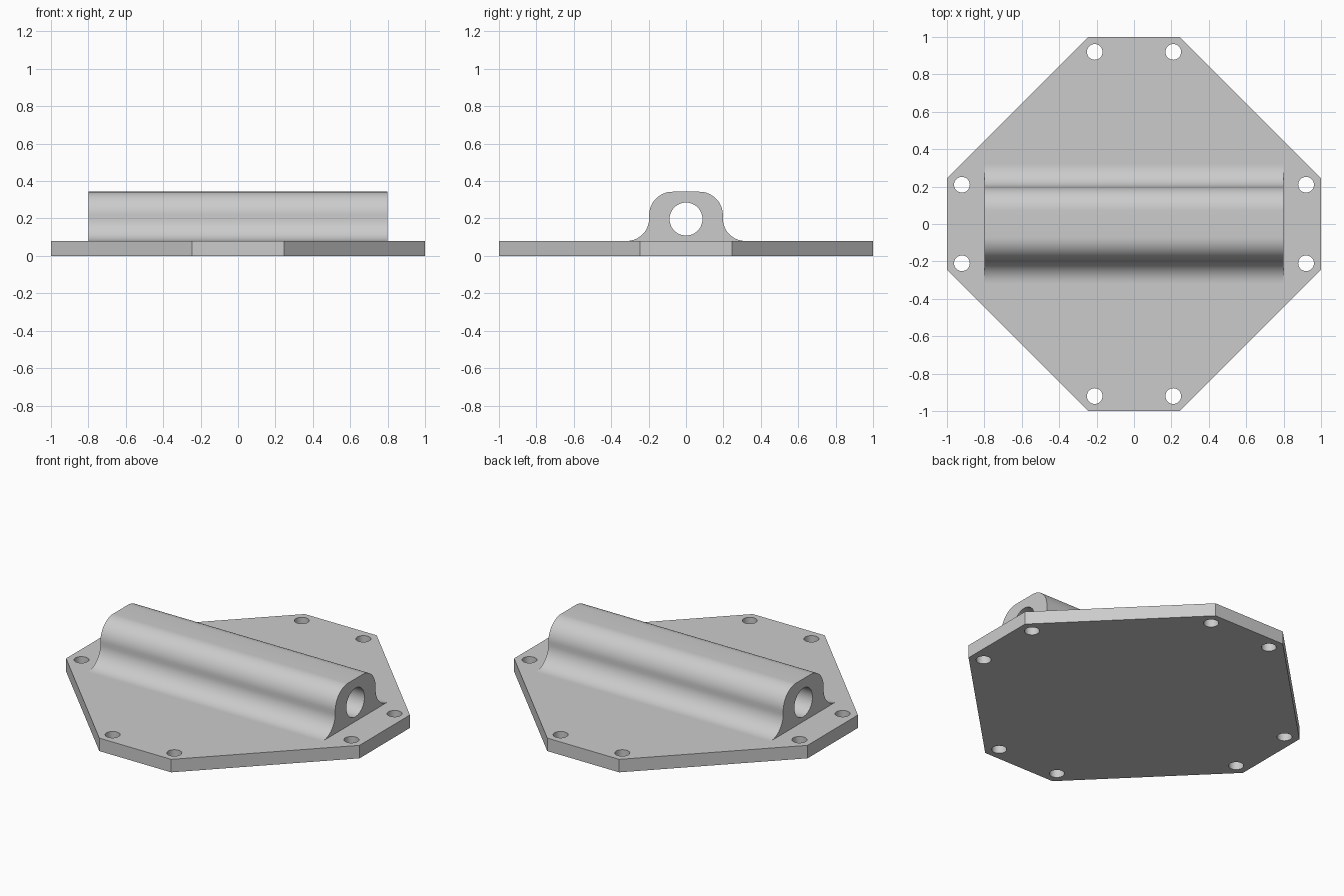
import bpy, bmesh, math
from mathutils import Vector, Matrix

if "Cube" in bpy.data.objects:
    bpy.data.objects.remove(bpy.data.objects["Cube"])

grey = bpy.data.materials.new("metal_grey")
grey.diffuse_color = (0.6, 0.6, 0.6, 1)
grey.use_nodes = True
grey.node_tree.nodes["Principled BSDF"].inputs["Base Color"].default_value = grey.diffuse_color


def arc(cx, cy, r, start, end, steps):
    """Points along an arc, angles in degrees, both ends included."""
    return [(cx + r * math.cos(math.radians(start + (end - start) * i / steps)),
             cy + r * math.sin(math.radians(start + (end - start) * i / steps)))
            for i in range(steps + 1)]


def circle(cx, cy, r, steps):
    return arc(cx, cy, r, 0, 360, steps)[:-1]


def extrude_profile(name, loops, depth, matrix, open_below=None):
    """Fill an outline with holes, extrude it and place it with a matrix."""
    bm = bmesh.new()
    edges = []
    for loop in loops:
        verts = [bm.verts.new((x, y, 0)) for x, y in loop]
        edges += [bm.edges.new((v, verts[(i + 1) % len(verts)]))
                  for i, v in enumerate(verts)]
    bmesh.ops.triangle_fill(bm, use_beauty=True, use_dissolve=False, edges=edges,
                            normal=(0, 0, 1))
    res = bmesh.ops.extrude_face_region(bm, geom=bm.faces[:], use_keep_orig=True)
    top = [g for g in res["geom"] if isinstance(g, bmesh.types.BMVert)]
    bmesh.ops.translate(bm, verts=top, vec=(0, 0, depth))
    bmesh.ops.recalc_face_normals(bm, faces=bm.faces[:])
    bmesh.ops.transform(bm, matrix=matrix, verts=bm.verts[:])
    # drop the hidden contact face
    if open_below is not None:
        hidden = [f for f in bm.faces if all(v.co.z < open_below for v in f.verts)
                  and f.normal.z < -0.9]
        bmesh.ops.delete(bm, geom=hidden, context="FACES")
    mesh = bpy.data.meshes.new(name)
    bm.to_mesh(mesh)
    bm.free()
    mesh.materials.append(grey)
    obj = bpy.data.objects.new(name, mesh)
    bpy.context.collection.objects.link(obj)
    bpy.ops.object.select_all(action="DESELECT")
    obj.select_set(True)
    bpy.context.view_layer.objects.active = obj
    bpy.ops.object.shade_smooth_by_angle(angle=math.radians(30))
    return obj


# Base plate: square with large chamfered corners and eight bolt holes
T, C = 0.08, 0.245
plate = [(1, -C), (1, C), (C, 1), (-C, 1), (-1, C), (-1, -C), (-C, -1), (C, -1)]
bolt_holes = [circle(sx * x, sy * y, 0.042, 32)
              for x, y in ((0.21, 0.92), (0.92, 0.21))
              for sx in (-1, 1) for sy in (-1, 1)]
extrude_profile("base_plate", [plate] + bolt_holes, T, Matrix.Identity(4))

# Bearing housing: rounded top, concave fillets at the foot, bore along x
R, W, H = 0.125, 0.197, 0.343
right_side = arc(W + 0.12, T + 0.12, 0.12, 270, 180, 16) + arc(W - R, H - R, R, 0, 90, 16)
left_side = [(-y, z) for y, z in reversed(right_side)]
bore = circle(0, 0.197, 0.088, 48)
along_x = Matrix(((0, 0, 1, -0.8), (1, 0, 0, 0), (0, 1, 0, 0), (0, 0, 0, 1)))
extrude_profile("bearing_housing", [right_side + left_side, bore], 1.6, along_x,
                open_below=T + 0.0001)
